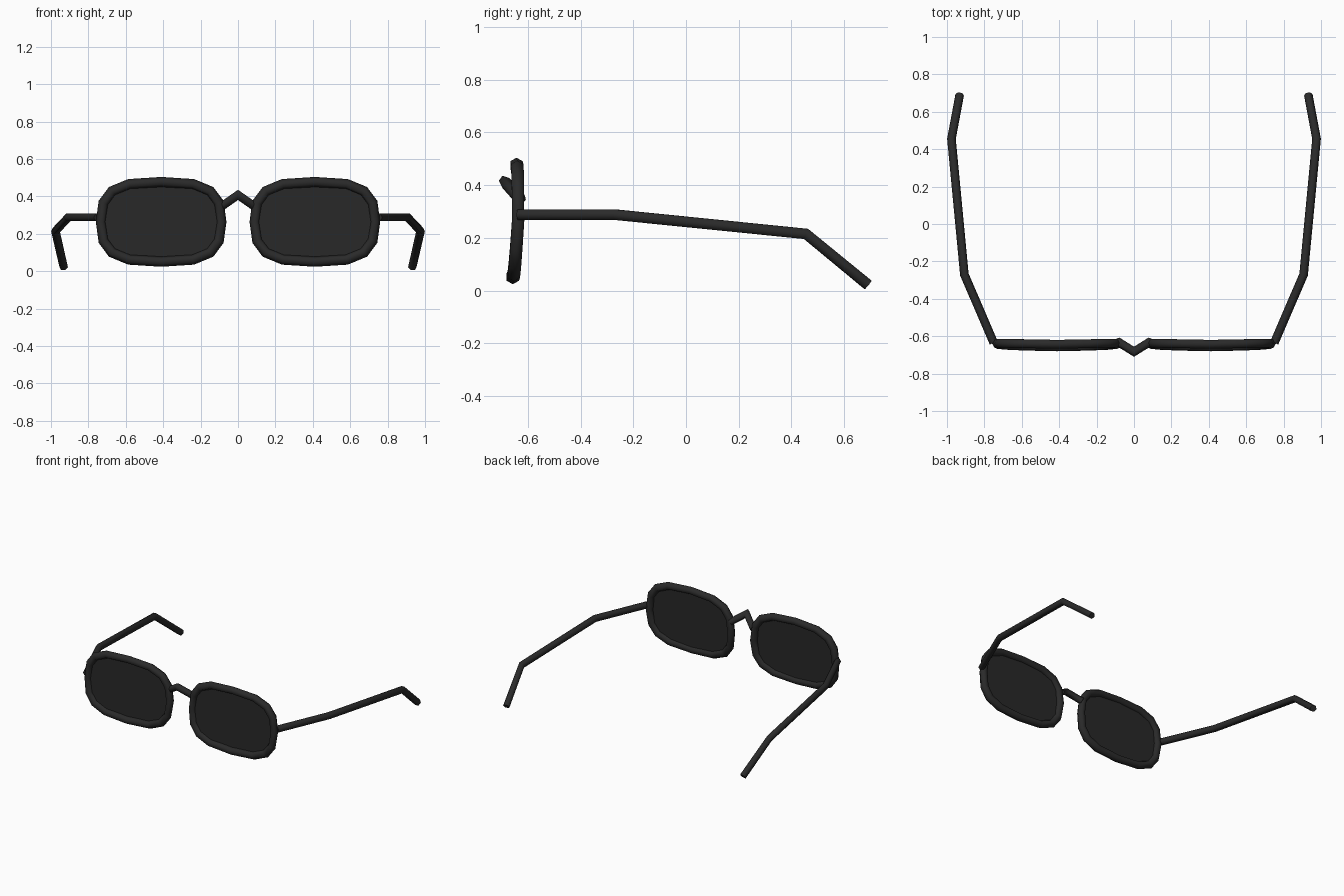
import bpy, bmesh, math
from mathutils import Vector

if "Cube" in bpy.data.objects:
    bpy.data.objects.remove(bpy.data.objects["Cube"])


def material(name, value):
    m = bpy.data.materials.new(name)
    m.diffuse_color = (value, value, value, 1)
    m.use_nodes = True
    m.node_tree.nodes["Principled BSDF"].inputs["Base Color"].default_value = m.diffuse_color
    return m


FRAME = material("black frame", 0.023)
LENS = material("dark lens", 0.021)


def make_object(name, bm, mat):
    bmesh.ops.recalc_face_normals(bm, faces=bm.faces[:])
    me = bpy.data.meshes.new(name)
    bm.to_mesh(me)
    bm.free()
    me.materials.append(mat)
    ob = bpy.data.objects.new(name, me)
    bpy.context.collection.objects.link(ob)
    return ob


def tube(name, points, radius, ref, closed=False, sides=6):
    """Sweep a six-sided section along a path with mitred corners."""
    pts = [Vector(p) for p in points]
    n = len(pts)
    bm = bmesh.new()
    rings = []
    for i, p in enumerate(pts):
        d_in = (p - pts[i - 1]).normalized() if closed or i > 0 else None
        d_out = (pts[(i + 1) % n] - p).normalized() if closed or i < n - 1 else None
        d = d_in or d_out
        t = ((d_in or d_out) + (d_out or d_in)).normalized()
        u = d.cross(Vector(ref)).normalized()
        v = u.cross(d)
        ring = []
        for k in range(sides):
            a = 2 * math.pi * k / sides
            off = (u * math.cos(a) + v * math.sin(a)) * radius
            off -= d * (off.dot(t) / d.dot(t))
            ring.append(bm.verts.new(p + off))
        rings.append(ring)
    for i in range(n if closed else n - 1):
        a, b = rings[i], rings[(i + 1) % n]
        for k in range(sides):
            j = (k + 1) % sides
            bm.faces.new((a[k], a[j], b[j], b[k]))
    if not closed:
        bm.faces.new(rings[0])
        bm.faces.new(rings[-1])
    ob = make_object(name, bm, FRAME)
    bpy.ops.object.select_all(action='DESELECT')
    bpy.context.view_layer.objects.active = ob
    ob.select_set(True)
    bpy.ops.object.shade_smooth_by_angle(angle=math.radians(65))
    return ob


# Rim outline: one quarter of a rounded oblong, mirrored into a loop
QUARTER = [(0.322, 0), (0.308, 0.102), (0.262, 0.164), (0.17, 0.202), (0, 0.213)]
half = QUARTER + [(-x, z) for x, z in QUARTER[-2::-1]]
OUTLINE = half + [(x, -z) for x, z in half[-2:0:-1]]


def rim_point(side, x, z):
    y = -0.637 - 0.014 * max(0, -z / 0.213) - 0.006 * (1 - abs(x) / 0.322)
    return Vector((side * (0.411 + x), y, 0.264 + z))


def lens(name, loop):
    bm = bmesh.new()
    front = [bm.verts.new(p + Vector((0, -0.004, 0))) for p in loop]
    back = [bm.verts.new(p + Vector((0, 0.004, 0))) for p in loop]
    bm.faces.new(front)
    bm.faces.new(back)
    for i in range(len(loop)):
        j = (i + 1) % len(loop)
        bm.faces.new((front[i], front[j], back[j], back[i]))
    make_object(name, bm, LENS)


for side, label in ((-1, "left"), (1, "right")):
    loop = [rim_point(side, x, z) for x, z in OUTLINE]
    tube(label + "_rim", loop, 0.027, (0, 1, 0), closed=True)
    lens(label + "_lens", loop)
    # Temple arm with the bent ear hook
    tube(label + "_arm", [(side * x, y, z) for x, y, z in (
        (0.75, -0.635, 0.288), (0.907, -0.27, 0.288),
        (0.976, 0.455, 0.215), (0.932, 0.69, 0.022))], 0.023, (0, 0, 1))

# Nose bridge
tube("nose_bridge", [(-0.09, -0.627, 0.345), (0, -0.683, 0.408), (0.09, -0.627, 0.345)],
     0.023, (0, 0, 1))
